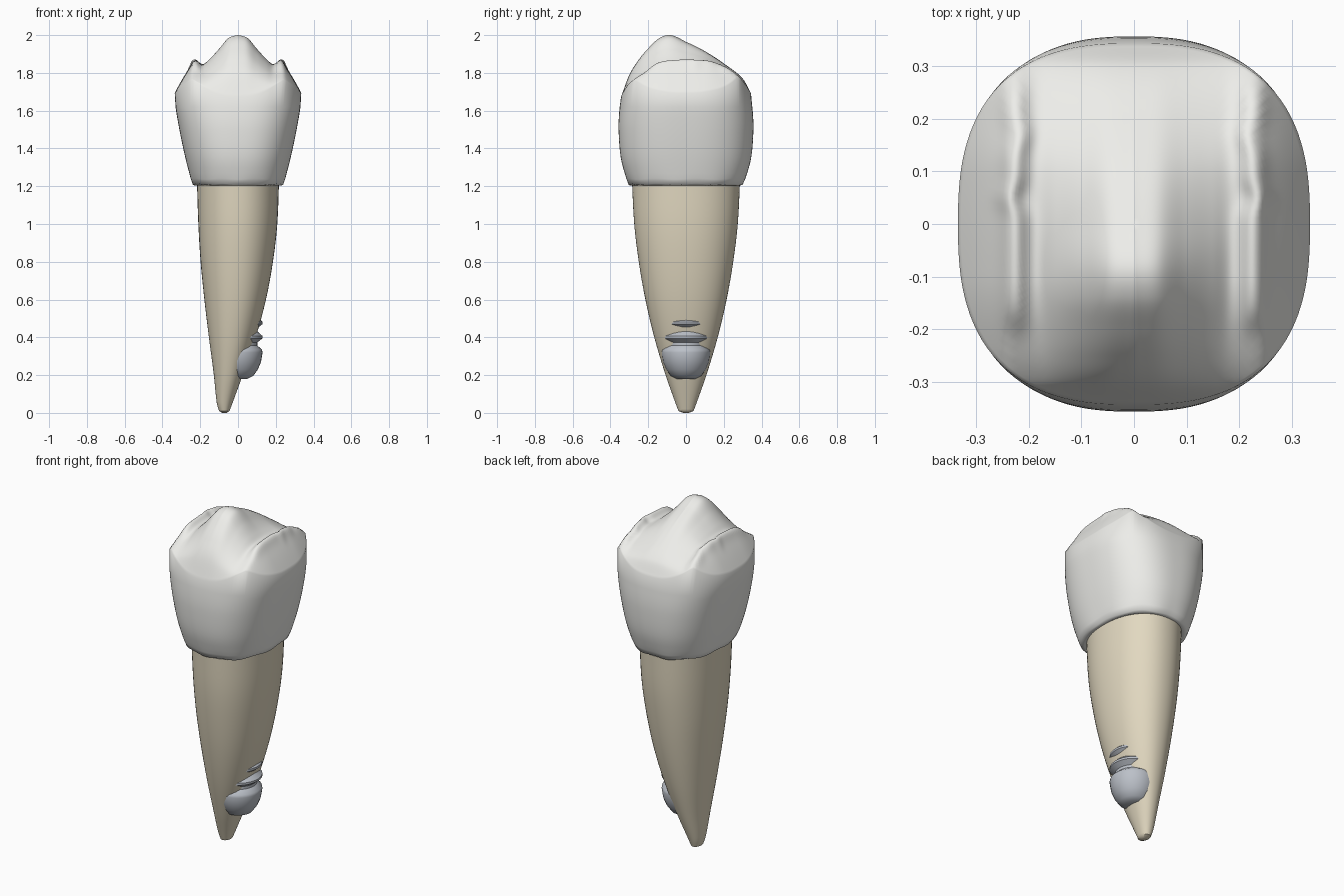
import bpy, bmesh, math

if "Cube" in bpy.data.objects:
    bpy.data.objects.remove(bpy.data.objects["Cube"])

def interp(pts, t):
    """Smooth (Hermite) interpolation through (t, value) pairs."""
    if t <= pts[0][0]: return pts[0][1]
    if t >= pts[-1][0]: return pts[-1][1]
    def slope(i):
        a, b = pts[max(i - 1, 0)], pts[min(i + 1, len(pts) - 1)]
        return (b[1] - a[1]) / (b[0] - a[0])
    for i in range(len(pts) - 1):
        (t0, v0), (t1, v1) = pts[i], pts[i + 1]
        if t <= t1:
            h = t1 - t0
            u = (t - t0) / h
            return (v0 * (2*u**3 - 3*u*u + 1) + slope(i) * h * (u**3 - 2*u*u + u)
                    + v1 * (3*u*u - 2*u**3) + slope(i + 1) * h * (u**3 - u*u))

def outline(a, rx, ry, n):
    """Point on a superellipse."""
    c, s = math.cos(a), math.sin(a)
    k = (abs(c) ** n + abs(s) ** n) ** (-1 / n)
    return rx * c * k, ry * s * k

def loft(name, rings, color, angle=40):
    """Skin a list of closed rings, bottom to top, and cap both ends."""
    bm = bmesh.new()
    vr = [[bm.verts.new(p) for p in r] for r in rings]
    n = len(vr[0])
    for a, b in zip(vr, vr[1:]):
        for i in range(n):
            j = (i + 1) % n
            bm.faces.new((a[i], a[j], b[j], b[i]))
    bm.faces.new(vr[0][::-1])
    bm.faces.new(vr[-1])
    me = bpy.data.meshes.new(name)
    bm.to_mesh(me)
    bm.free()
    ob = bpy.data.objects.new(name, me)
    bpy.context.collection.objects.link(ob)
    mat = bpy.data.materials.new(name + "_material")
    mat.diffuse_color = (*color, 1)
    mat.use_nodes = True
    mat.node_tree.nodes["Principled BSDF"].inputs["Base Color"].default_value = mat.diffuse_color
    me.materials.append(mat)
    bpy.ops.object.select_all(action='DESELECT')
    ob.select_set(True)
    bpy.context.view_layer.objects.active = ob
    bpy.ops.object.shade_smooth_by_angle(angle=math.radians(angle))
    return ob

def angles(n):
    return [2 * math.pi * i / n for i in range(n)]

# Root: tapered, tip bent to the left
LEFT = [(0.01, -.10), (.05, -.112), (.2, -.128), (.4, -.154), (.6, -.178), (.8, -.198), (1.0, -.21), (1.25, -.218)]
RIGHT = [(0.01, -.045), (.05, -.03), (.2, .025), (.4, .094), (.6, .148), (.8, .185), (1.0, .208), (1.25, .218)]
DEPTH = [(0.01, .04), (.05, .055), (.2, .108), (.4, .168), (.6, .215), (.8, .25), (1.0, .274), (1.25, .287)]
rings = [[(-.072 + .012 * math.cos(a), .015 * math.sin(a), 0) for a in angles(64)]]
for i in range(41):
    z = .01 + 1.24 * (i / 40) ** 1.3
    l, r, d = (interp(p, z) for p in (LEFT, RIGHT, DEPTH))
    ring = []
    for a in angles(64):
        x, y = outline(a, (r - l) / 2, d, 2.15)
        ring.append(((l + r) / 2 + x, y, z))
    rings.append(ring)
loft("root", rings, (.76, .69, .53))

# Chewing surface: central cusp between two marginal ridges
CUSP = [(-.345, 1.67), (-.3, 1.79), (-.25, 1.87), (-.2, 1.93), (-.14, 1.985), (-.08, 2.0), (0, 1.965),
        (.1, 1.915), (.2, 1.85), (.3, 1.77), (.345, 1.69)]
VALLEY = [(-.345, 1.67), (-.3, 1.745), (-.2, 1.81), (-.1, 1.84), (.1, 1.84), (.2, 1.81), (.3, 1.755), (.345, 1.69)]
ACROSS = [(0, 1), (.05, .9), (.1, .54), (.15, .2), (.19, 0), (.4, 0)]

def top_height(x, y):
    x = abs(x)
    c, v = interp(CUSP, y), interp(VALLEY, y)
    z = v + (c - v) * interp(ACROSS, x)
    mask = 1 / (1 + math.exp(-(y + .19) / .015)) / (1 + math.exp((y - .27) / .02))
    xr = .226 + .01 * math.exp(-((y - .05) / .025) ** 2) - .008 * math.exp(-((y - .17) / .03) ** 2)
    z += .028 * mask * math.exp(-((x - xr) / .023) ** 2)
    if x > .24:
        z -= .15 * ((x - .24) / .095) ** 1.25
    return max(z, 1.64)

# Crown: flared wall up to the shoulder, then the chewing surface
WX = [(1.2, .235), (1.24, .25), (1.4, .29), (1.6, .328), (1.68, .335)]
WY = [(1.2, .298), (1.24, .315), (1.35, .345), (1.5, .357), (1.6, .353), (1.68, .342)]
A = angles(128)
rings = [[(*outline(a, .2, .26, 2.2), 1.215) for a in A], [(*outline(a, .222, .288, 2.3), 1.203) for a in A]]
for i in range(15):
    u = i / 14
    z = 1.21 + .41 * u
    rings.append([(*outline(a, interp(WX, z), interp(WY, z), 2.4 + .2 * u), z + .004 * math.sin(9 * a) * (1 - u) ** 8)
                  for a in A])
for i in range(56):
    s = 1 - i / 56
    ring = []
    for a in A:
        x, y = outline(a, .335 * s, .344 * s, 2.6)
        ring.append((x, y, top_height(x, y)))
    rings.append(ring)
loft("crown", rings, (.85, .85, .82), 60)

# Screw: rounded tip with ring threads, breaking through the root on the right
prof = [(.18, .05), (.195, .08), (.23, .105), (.27, .122), (.32, .13), (.335, .127)]
for k in range(10):
    z = .365 + .075 * k
    prof += [(z - .008, .102), (z + .008, .102), (z + .03, .13), (z + .042, .13)]
loft("implant_screw", [[(r * math.cos(a), r * math.sin(a), z) for a in angles(32)] for z, r in prof],
     (.5, .53, .58), 40)
